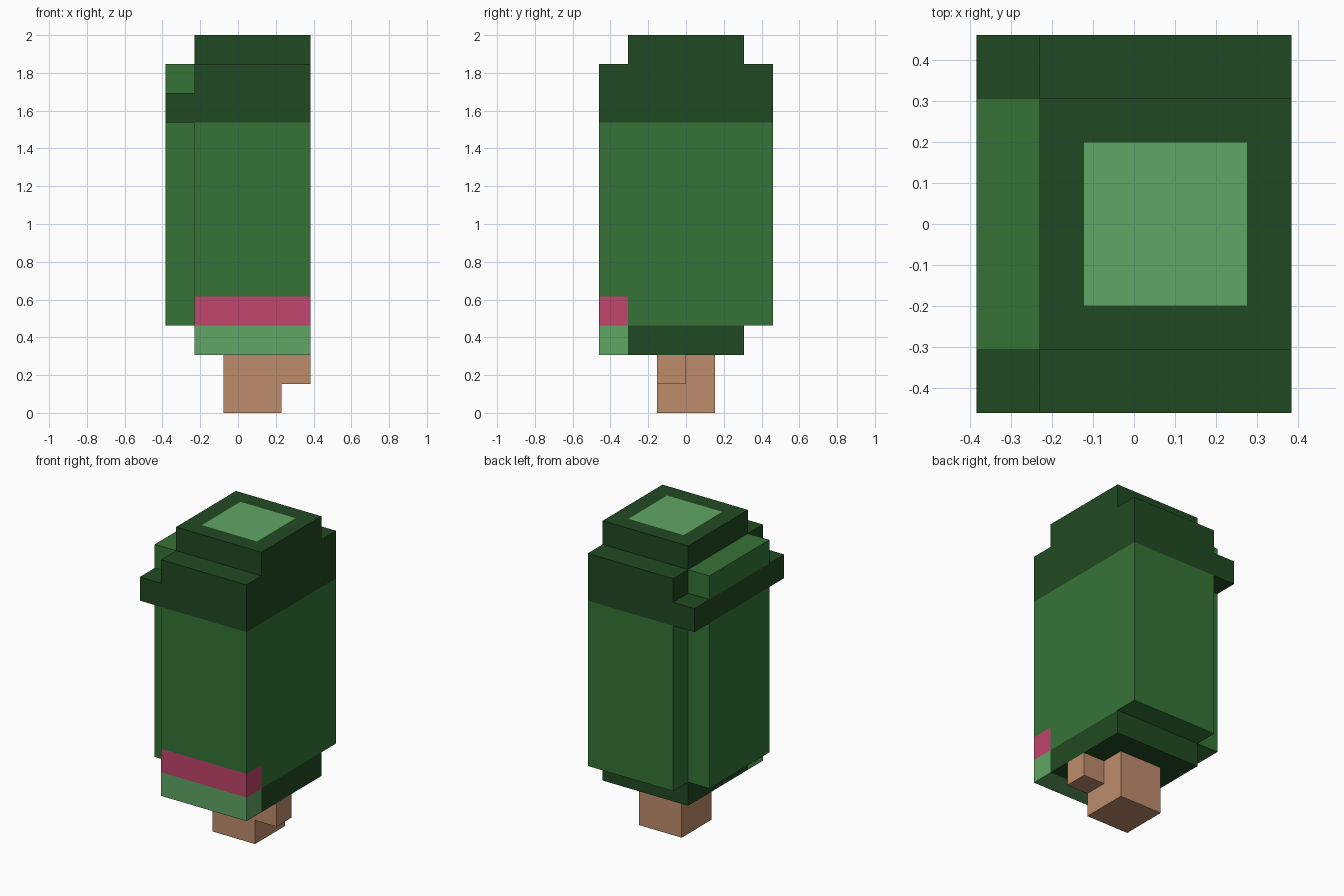
import bpy
import bmesh

if "Cube" in bpy.data.objects:
    bpy.data.objects.remove(bpy.data.objects["Cube"], do_unlink=True)

# The model sits on a block grid, 5 wide, 6 deep and 13 high
UNIT = 2 / 13


def make_material(name, rgb):
    linear = [((c / 255 + 0.055) / 1.055) ** 2.4 for c in rgb] + [1.0]
    mat = bpy.data.materials.new(name)
    mat.use_nodes = True
    mat.diffuse_color = linear
    bsdf = mat.node_tree.nodes["Principled BSDF"]
    bsdf.inputs["Base Color"].default_value = linear
    bsdf.inputs["Roughness"].default_value = 0.9
    return mat


dark_green = make_material("dark green", (33, 74, 34))
mid_green = make_material("mid green", (53, 116, 54))
light_green = make_material("light green", (96, 166, 100))
pink = make_material("pink", (194, 69, 108))
wood = make_material("light wood", (190, 140, 107))


def prism(name, x0, x1, outline, mat, tile=None):
    """Extrude a side outline of (y, z) grid points from x0 to x1."""
    bm = bmesh.new()
    side = bm.faces.new([bm.verts.new(((x0 - 2.5) * UNIT, (y - 3) * UNIT, z * UNIT))
                         for y, z in outline])
    result = bmesh.ops.extrude_face_region(bm, geom=[side])
    moved = [v for v in result["geom"] if isinstance(v, bmesh.types.BMVert)]
    bmesh.ops.translate(bm, verts=moved, vec=((x1 - x0) * UNIT, 0, 0))
    bmesh.ops.recalc_face_normals(bm, faces=bm.faces)
    mesh = bpy.data.meshes.new(name)
    mesh.materials.append(mat)
    if tile:
        # Inset a coloured square into the highest face
        top = max(bm.faces, key=lambda f: f.calc_center_median().z)
        bmesh.ops.inset_region(bm, faces=[top], thickness=UNIT)
        mesh.materials.append(tile)
        top.material_index = 1
    bm.to_mesh(mesh)
    bm.free()
    obj = bpy.data.objects.new(name, mesh)
    bpy.context.collection.objects.link(obj)
    return obj


def box(name, x, y, z, mat):
    (y0, y1), (z0, z1) = y, z
    return prism(name, *x, [(y0, z0), (y1, z0), (y1, z1), (y0, z1)], mat)


# Wooden stem with its side stub
box("stem", (2, 4), (2, 4), (0, 2), wood)
box("stem_stub", (4, 5), (2, 3), (1, 2), wood)

# Lower base with the light and pink front edge
box("base", (1, 5), (1, 5), (2, 3), dark_green)
box("front_trim", (1, 5), (0, 1), (2, 3), light_green)
box("front_stripe", (1, 5), (0, 1), (3, 4), pink)

# Main body, notched around the stripe
prism("body", 1, 5, [(1, 3), (6, 3), (6, 10), (0, 10), (0, 4), (1, 4)], mid_green)

# Stepped cap with an inset top tile
prism("cap", 1, 5, [(0, 10), (6, 10), (6, 12), (5, 12), (5, 13), (1, 13), (1, 12), (0, 12)],
      dark_green, light_green)

# Raised panel, band and ledge on the right side
box("side_panel", (0, 1), (1, 5), (3, 10), mid_green)
box("side_band", (0, 1), (0, 6), (10, 11), dark_green)
box("side_ledge", (0, 1), (1, 5), (11, 12), mid_green)
